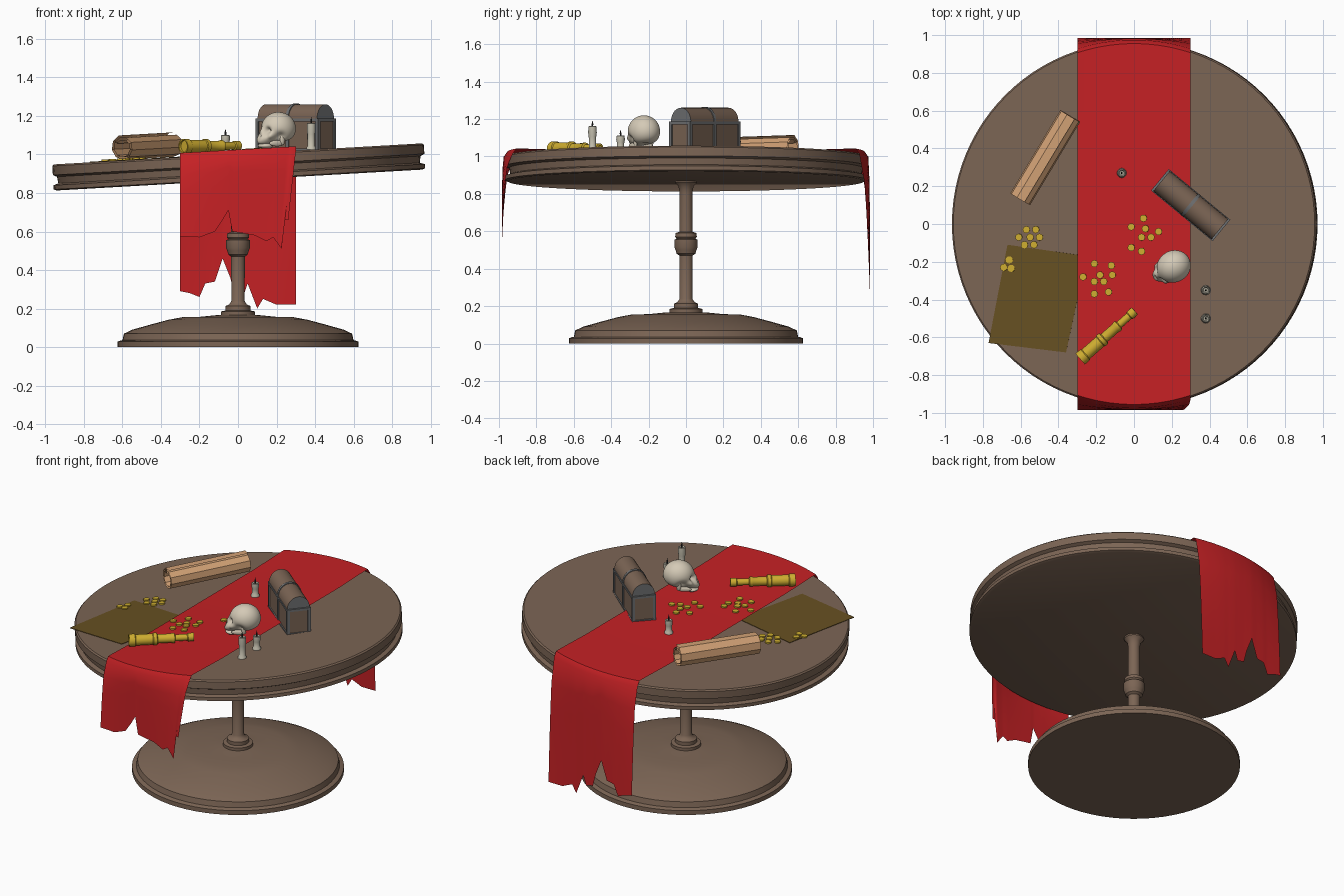
import bpy, bmesh, math
from mathutils import Matrix, Vector

if "Cube" in bpy.data.objects:
    bpy.data.objects.remove(bpy.data.objects["Cube"])


def material(name, r, g, b):
    m = bpy.data.materials.new(name)
    m.use_nodes = True
    m.diffuse_color = (r, g, b, 1)
    m.node_tree.nodes["Principled BSDF"].inputs["Base Color"].default_value = (r, g, b, 1)
    return m


wood = material("brown wood", 0.2, 0.13, 0.09)
red = material("red cloth", 0.56, 0.015, 0.018)
paper = material("parchment", 0.65, 0.36, 0.18)
gold = material("gold", 0.62, 0.42, 0.03)
hide = material("old map brown", 0.135, 0.08, 0.016)
bone = material("bone", 0.66, 0.59, 0.47)
wax = material("candle wax", 0.56, 0.53, 0.43)
iron = material("grey iron", 0.16, 0.165, 0.17)
soot = material("black wick", 0.03, 0.03, 0.03)

SLOPE = 0.057
TILT = Matrix.Rotation(-SLOPE, 4, 'Y')
CLOTH_HALF = 0.297


def surface(x):
    """Height of the leaning table top, or of the runner lying on it."""
    return 1.003 + SLOPE * x + (0.014 if abs(x) < CLOTH_HALF else 0)


def finish(name, bm, mats, place=Matrix(), angle=35):
    me = bpy.data.meshes.new(name)
    bm.to_mesh(me)
    bm.free()
    ob = bpy.data.objects.new(name, me)
    for m in mats:
        me.materials.append(m)
    bpy.context.collection.objects.link(ob)
    ob.matrix_world = place
    if angle:
        bpy.ops.object.select_all(action='DESELECT')
        ob.select_set(True)
        bpy.context.view_layer.objects.active = ob
        bpy.ops.object.shade_smooth_by_angle(angle=math.radians(angle))
    return ob


def lathe(name, profile, mat, place=Matrix(), segs=48):
    bm = bmesh.new()
    vs = [bm.verts.new((r, 0, z)) for r, z in profile]
    es = [bm.edges.new(p) for p in zip(vs, vs[1:])]
    bmesh.ops.spin(bm, geom=vs + es, axis=(0, 0, 1), cent=(0, 0, 0),
                   angle=math.tau, steps=segs)
    bmesh.ops.remove_doubles(bm, verts=bm.verts, dist=0.0002)
    bmesh.ops.recalc_face_normals(bm, faces=bm.faces)
    return finish(name, bm, [mat], place)


def box(bm, centre, size):
    bmesh.ops.create_cube(bm, size=1, matrix=Matrix.Translation(centre) @ Matrix.Diagonal((*size, 1)))


def interp(points, x):
    for (x0, z0), (x1, z1) in zip(points, points[1:]):
        if x <= x1:
            return z0 + (z1 - z0) * max(0, (x - x0) / (x1 - x0))
    return points[-1][1]


# Table: leaning top with a grooved rim, upright pedestal
lathe("table_top", [(0, 0), (.958, 0), (.966, -.008), (.966, -.055), (.945, -.065),
                    (.94, -.1), (.966, -.108), (.966, -.13), (.95, -.136), (0, -.136)],
      wood, Matrix.Translation((0, 0, 1.003)) @ TILT, 96)
lathe("pedestal", [(0, 0), (.625, 0), (.625, .028), (.61, .034), (.6, .036), (.592, .07),
                   (.55, .09), (.45, .118), (.36, .142), (.29, .155), (.2, .157), (.12, .165),
                   (.088, .167), (.088, .185), (.065, .19), (.065, .213), (.045, .222),
                   (.034, .24), (.036, .47), (.05, .48), (.056, .5), (.062, .515),
                   (.062, .555), (.05, .56), (.058, .57), (.056, .59), (.036, .597),
                   (.034, .8), (.04, .84), (.058, .86), (.058, .885), (0, .885)], wood, segs=64)

# Runner: one sheet over the top, hanging to a torn hem at each end
front_hem = [(-.3, .575), (-.2, .57), (-.12, .6), (-.08, .66), (-.05, .71), (-.03, .6),
             (.1, .58), (.17, .55), (.21, .57), (.26, .51), (.28, .66), (.3, .66)]
back_hem = [(-.3, .29), (-.25, .28), (-.2, .26), (-.17, .33), (-.12, .34), (-.08, .46),
            (-.04, .36), (-.02, .28), (.03, .27), (.05, .33), (.1, .2), (.13, .25),
            (.2, .22), (.3, .22)]


def runner_column(x):
    top = surface(0) + SLOPE * x
    edge = math.sqrt(.955 ** 2 - x * x)

    def end(s, hem):
        low = interp(hem, x)
        pts = [Vector((x, s * (edge - .04), top + .008)), Vector((x, s * edge, top + .008)),
               Vector((x, s * (edge + .02), top - .02))]
        for i in range(1, 6):
            t = i / 5
            taper = 1 - .13 * t if s < 0 < x else 1
            reach = edge + .024 + (.985 - edge - .024) * t ** .5
            pts.append(Vector((x * taper, s * reach, top - .02 + (low - top + .02) * t)))
        return pts
    middle = [Vector((x, y, top)) for y in (-.6, 0, .6)]
    return end(-1, front_hem)[::-1] + middle + end(1, back_hem)


bm = bmesh.new()
cols = [[bm.verts.new(p) for p in runner_column(-.3 + .6 * i / 60)] for i in range(61)]
for a, b in zip(cols, cols[1:]):
    for j in range(len(a) - 1):
        bm.faces.new((a[j], b[j], b[j + 1], a[j + 1]))
finish("table_runner", bm, [red])

# Map lying flat, one corner past the rim
bm = bmesh.new()
bm.faces.new([bm.verts.new((x, y, 1.006 + SLOPE * x)) for x, y in
              ((-.67, -.11), (-.77, -.63), (-.36, -.68), (-.25, -.17))])
finish("map_sheet", bm, [hide], angle=0).modifiers.new("thickness", 'SOLIDIFY').thickness = .004

# Rolled parchment: a spiral section swept along its axis
a, b = Vector((-.6, .13, surface(-.6) + .066)), Vector((-.335, .57, surface(-.335) + .066))
side = (b - a).cross(Vector((0, 0, 1))).normalized()
up = side.cross(b - a).normalized()
bm = bmesh.new()
rows = []
for i in range(21):
    t = math.tau * i / 9 + 1.2
    r = .069 - .0014 * i
    off = side * math.cos(t) * r + up * math.sin(t) * r
    rows.append((bm.verts.new(a + off), bm.verts.new(b + off)))
for p, q in zip(rows, rows[1:]):
    bm.faces.new((p[0], q[0], q[1], p[1]))
finish("rolled_parchment", bm, [paper], angle=25)

# Spyglass: telescoping tubes with raised rings
a, b = Vector((-.285, -.715, 1.042)), Vector((.005, -.46, 1.045))
aim = (b - a).to_track_quat('Z', 'Y').to_matrix().to_4x4()
lathe("spyglass", [(0, .012), (.03, .012), (.031, 0), (.038, 0), (.038, .035), (.033, .04),
                   (.033, .14), (.037, .145), (.037, .165), (.027, .17), (.027, .25),
                   (.03, .255), (.03, .27), (.02, .275), (.02, .345), (.025, .35),
                   (.025, .385), (.014, .386), (0, .375)],
      gold, Matrix.Translation(a) @ aim, 20)

# Scattered coins
coins = [(-.57, -.03), (-.52, -.03), (-.61, -.07), (-.55, -.07), (-.5, -.07), (-.58, -.11),
         (-.53, -.11), (-.66, -.19), (-.69, -.23), (-.65, -.235), (-.21, -.21), (-.12, -.22),
         (-.27, -.28), (-.18, -.27), (-.115, -.27), (-.21, -.305), (-.16, -.305), (-.21, -.37),
         (-.135, -.36), (.05, .03), (-.015, -.015), (.06, -.025), (.13, -.04), (.04, -.07),
         (.09, -.07), (-.015, -.125), (.04, -.145)]
bm = bmesh.new()
for x, y in coins:
    bmesh.ops.create_cone(bm, cap_ends=True, segments=12, radius1=.019, radius2=.019, depth=.009,
                          matrix=Matrix.Translation((x, y, surface(x) + .006)) @ TILT)
finish("coins", bm, [gold])

# Candles: melted stubs with a wick
for n, (x, y, h) in enumerate([(-.065, .27, .085), (.38, -.35, .085), (.38, -.5, .135)]):
    place = Matrix.Translation((x, y, surface(x)))
    lathe(f"candle_{n + 1}", [(0, 0), (.026, 0), (.024, .012), (.019, .02), (.02, h * .6),
                              (.023, h * .75), (.022, h), (.017, h + .003), (.012, h - .008),
                              (0, h - .008)], wax, place, 12)
    lathe(f"wick_{n + 1}", [(.004, h - .01), (.005, h + .015), (0, h + .035)], soot, place, 6)

# Chest: plank box, iron frame, barrel lid
L, W, H = .42, .145, .17
chest = Matrix.Translation((.3, .1, surface(.3) - .004)) @ Matrix.Rotation(math.radians(-39.5), 4, 'Z')
bm = bmesh.new()
box(bm, (0, 0, H / 2), (L - .012, W - .012, H - .004))
finish("chest_body", bm, [wood], chest, 0)
bm = bmesh.new()
for s in (-1, 1):
    for t in (-1, 1):
        box(bm, (s * (L / 2 - .008), t * (W / 2 - .008), H / 2), (.018, .018, H))
    box(bm, (0, s * (W / 2 - .003), H / 2), (.02, .007, H))
    for z in (.008, H - .007):
        box(bm, (0, s * (W / 2 - .006), z), (L, .014, .015))
        box(bm, (s * (L / 2 - .006), 0, z), (.014, W, .015))
finish("chest_frame", bm, [iron], chest, 0)


def arch(name, length, radius, mats):
    bm = bmesh.new()
    ring = [bm.verts.new((-length / 2, radius * math.cos(math.pi * i / 14),
                          H + 1.08 * radius * math.sin(math.pi * i / 14))) for i in range(15)]
    geo = bmesh.ops.extrude_face_region(bm, geom=[bm.faces.new(ring)])["geom"]
    bmesh.ops.translate(bm, vec=(length, 0, 0), verts=[v for v in geo if isinstance(v, bmesh.types.BMVert)])
    bmesh.ops.recalc_face_normals(bm, faces=bm.faces)
    for f in bm.faces:
        f.material_index = len(mats) - 1 if abs(f.normal.x) > .9 else 0
    finish(name, bm, mats, chest)


arch("chest_lid", L - .02, .069, [wood, iron])
arch("lid_strap", .018, .073, [iron])

# Skull: a sphere shaped by soft bumps and hollows, plus a lower jaw
shape = [((.85, 0, -.5), .05, .4), ((.9, .36, -.12), -.036, .19), ((.9, -.36, -.12), -.036, .19),
         ((.93, 0, -.33), -.022, .12), ((.75, .55, -.36), .014, .18), ((.75, -.55, -.36), .014, .18),
         ((-.2, 0, -1), -.025, .6), ((.3, .85, -.5), -.018, .3), ((.3, -.85, -.5), -.018, .3)]
bm = bmesh.new()
bmesh.ops.create_icosphere(bm, subdivisions=5, radius=1)
for v in bm.verts:
    d = v.co.normalized()
    r = .087 + sum(amt * math.exp(-((d - Vector(c).normalized()).length / w) ** 2) for c, amt, w in shape)
    v.co = Vector((d.x * r * 1.06, d.y * r * .97, d.z * r + .1))
for centre, size in [((.078, 0, .012), (.04, .04, .015)), ((.035, .045, .025), (.045, .009, .016)),
                     ((.035, -.045, .025), (.045, .009, .016)), ((.005, .05, .05), (.014, .009, .035)),
                     ((.005, -.05, .05), (.014, .009, .035))]:
    bmesh.ops.create_icosphere(bm, subdivisions=3, radius=1,
                               matrix=Matrix.Translation(centre) @ Matrix.Diagonal((*size, 1)))
finish("skull", bm, [bone],
       Matrix.Translation((.21, -.225, surface(.21) + .004)) @ Matrix.Rotation(math.radians(210), 4, 'Z'), 60)
